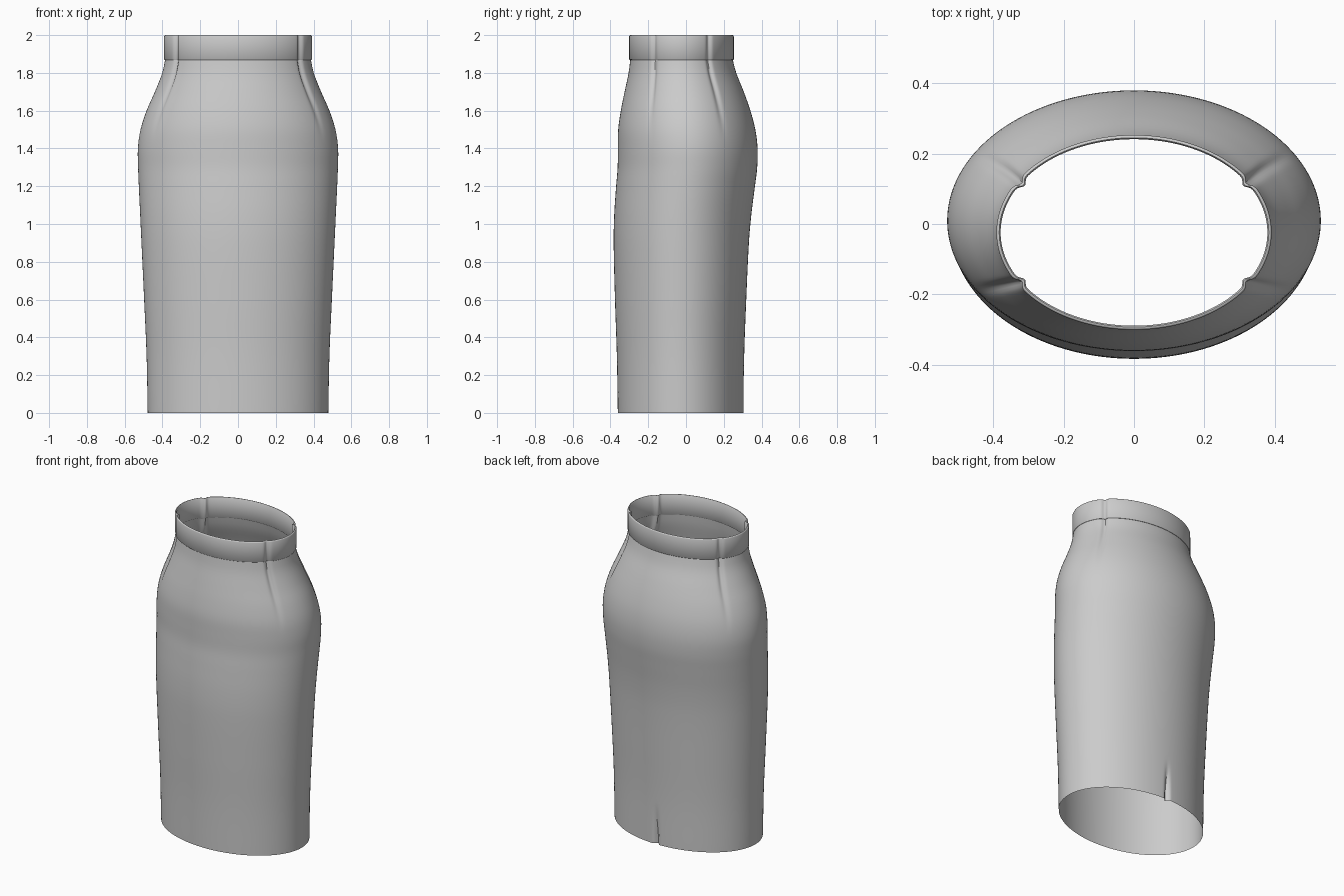
import bpy, bmesh, math

if "Cube" in bpy.data.objects:
    bpy.data.objects.remove(bpy.data.objects["Cube"])

SEGS = 288
# z, half width, front y, back y
PROFILE = [
    (0.00, 0.478, -0.361, 0.305), (0.30, 0.484, -0.366, 0.308),
    (0.60, 0.497, -0.376, 0.319), (0.90, 0.511, -0.383, 0.333),
    (1.05, 0.518, -0.380, 0.346), (1.20, 0.525, -0.370, 0.365),
    (1.30, 0.529, -0.362, 0.377), (1.40, 0.530, -0.361, 0.379),
    (1.50, 0.516, -0.359, 0.367), (1.60, 0.484, -0.345, 0.341),
    (1.70, 0.440, -0.325, 0.306), (1.80, 0.401, -0.304, 0.266),
    (1.88, 0.384, -0.294, 0.245),
]
DARTS = [math.radians(a) for a in (32, 148, 212, 328)]


def smoothstep(a, b, x):
    t = min(1, max(0, (x - a) / (b - a)))
    return t * t * (3 - 2 * t)


def sample(z):
    """Smooth (Hermite) interpolation of the body profile."""
    P, n = PROFILE, len(PROFILE)
    i = max(k for k in range(n - 1) if P[k][0] <= z)

    def slope(k, c):
        a, b = max(0, k - 1), min(n - 1, k + 1)
        return (P[b][c] - P[a][c]) / (P[b][0] - P[a][0])

    h = P[i + 1][0] - P[i][0]
    t = (z - P[i][0]) / h
    return [(2*t**3 - 3*t**2 + 1) * P[i][c] + (t**3 - 2*t**2 + t) * h * slope(i, c)
            + (3*t**2 - 2*t**3) * P[i+1][c] + (t**3 - t**2) * h * slope(i + 1, c)
            for c in (1, 2, 3)]


def ring(bm, z, rx, front, back):
    """Elliptic ring, pinched in at the four darts and the back vent."""
    cy, ry = (front + back) / 2, (back - front) / 2
    dart = 0.014 * smoothstep(1.42, 1.8, z)
    vent = 0.024 * (1 - smoothstep(0.0, 0.28, z))
    verts = []
    for i in range(SEGS):
        a = 2 * math.pi * i / SEGS
        d = sum(dart * math.exp(-((a - t) / 0.045) ** 2) for t in DARTS)
        d += vent * math.exp(-((a - math.pi / 2) / 0.026) ** 2)
        verts.append(bm.verts.new(((rx - d) * math.cos(a), cy + (ry - d) * math.sin(a), z)))
    return verts


def loft(name, sections, closed=False):
    bm = bmesh.new()
    rings = [ring(bm, *s) for s in sections]
    pairs = list(zip(rings, rings[1:]))
    if closed:
        pairs.append((rings[-1], rings[0]))
    for lo, hi in pairs:
        for i in range(SEGS):
            j = (i + 1) % SEGS
            bm.faces.new((lo[i], lo[j], hi[j], hi[i]))
    me = bpy.data.meshes.new(name)
    bm.to_mesh(me)
    bm.free()
    ob = bpy.data.objects.new(name, me)
    bpy.context.collection.objects.link(ob)
    bpy.context.view_layer.objects.active = ob
    ob.select_set(True)
    bpy.ops.object.shade_smooth_by_angle(angle=math.radians(40))
    ob.select_set(False)


# Fitted skirt body
loft("skirt_body", [(z, *sample(z)) for z in (1.875 * k / 75 for k in range(76))])

# Waistband: closed loop of offsets around the waist, softened at the rim
band = [(1.868, 0.0), (1.872, 0.003), (1.993, 0.003), (1.998, 0.001), (2.0, -0.002),
        (2.0, -0.005), (1.995, -0.009), (1.872, -0.009), (1.868, -0.006)]
loft("waistband", [(z, 0.388 + o, -0.298 - o, 0.250 + o) for z, o in band], closed=True)
